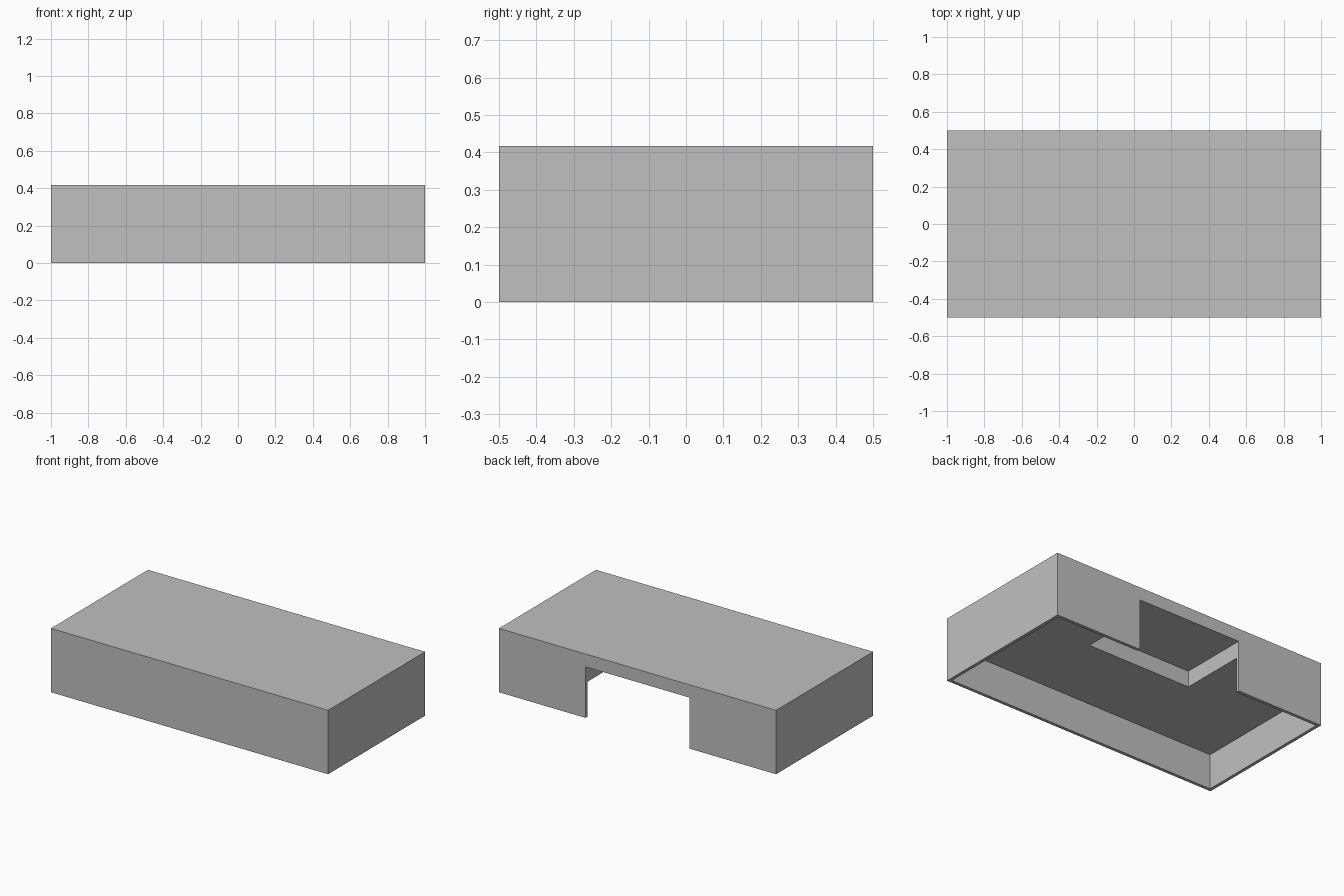
import bpy

# Remove the default cube
default = bpy.data.objects.get("Cube")
if default:
    bpy.data.objects.remove(default, do_unlink=True)

LENGTH, DEPTH, HEIGHT = 2.0, 1.0, 0.4167
WALL = 0.021          # thickness of the skirt walls
CAVITY_TOP = 0.228    # underside of the thick top
RECESS_TOP = 0.333    # underside of the rear recess
RECESS_HALF = 0.375
RECESS_FRONT = 0.045

grey = bpy.data.materials.new("plain grey")
grey.use_nodes = True
colour = (0.53, 0.53, 0.53, 1.0)
grey.diffuse_color = colour
grey.node_tree.nodes["Principled BSDF"].inputs["Base Color"].default_value = colour


def box(name, low, high):
    """Axis-aligned box between two corners."""
    centre = [(a + b) / 2 for a, b in zip(low, high)]
    bpy.ops.mesh.primitive_cube_add(size=1, location=centre)
    obj = bpy.context.object
    obj.name = name
    obj.scale = [b - a for a, b in zip(low, high)]
    bpy.ops.object.transform_apply(location=True, rotation=False, scale=True)
    obj.data.materials.append(grey)
    return obj


def cut(target, cutter):
    """Subtract the cutter from the target, then discard it."""
    cutter.hide_render = True
    mod = target.modifiers.new("cut", "BOOLEAN")
    mod.operation = "DIFFERENCE"
    mod.solver = "EXACT"
    mod.object = cutter
    bpy.context.view_layer.objects.active = target
    bpy.ops.object.modifier_apply(modifier=mod.name)
    bpy.data.objects.remove(cutter, do_unlink=True)


# Outer block
hx, hy = LENGTH / 2, DEPTH / 2
body = box("hollow_block", (-hx, -hy, 0), (hx, hy, HEIGHT))

# Open cavity underneath, leaving thin walls all round
cut(body, box("cavity_cutter", (-hx + WALL, -hy + WALL, -0.1),
              (hx - WALL, hy - WALL, CAVITY_TOP)))

# Deeper recess that also opens through the back wall
cut(body, box("recess_cutter", (-RECESS_HALF, RECESS_FRONT, -0.2),
              (RECESS_HALF, hy + 0.1, RECESS_TOP)))
